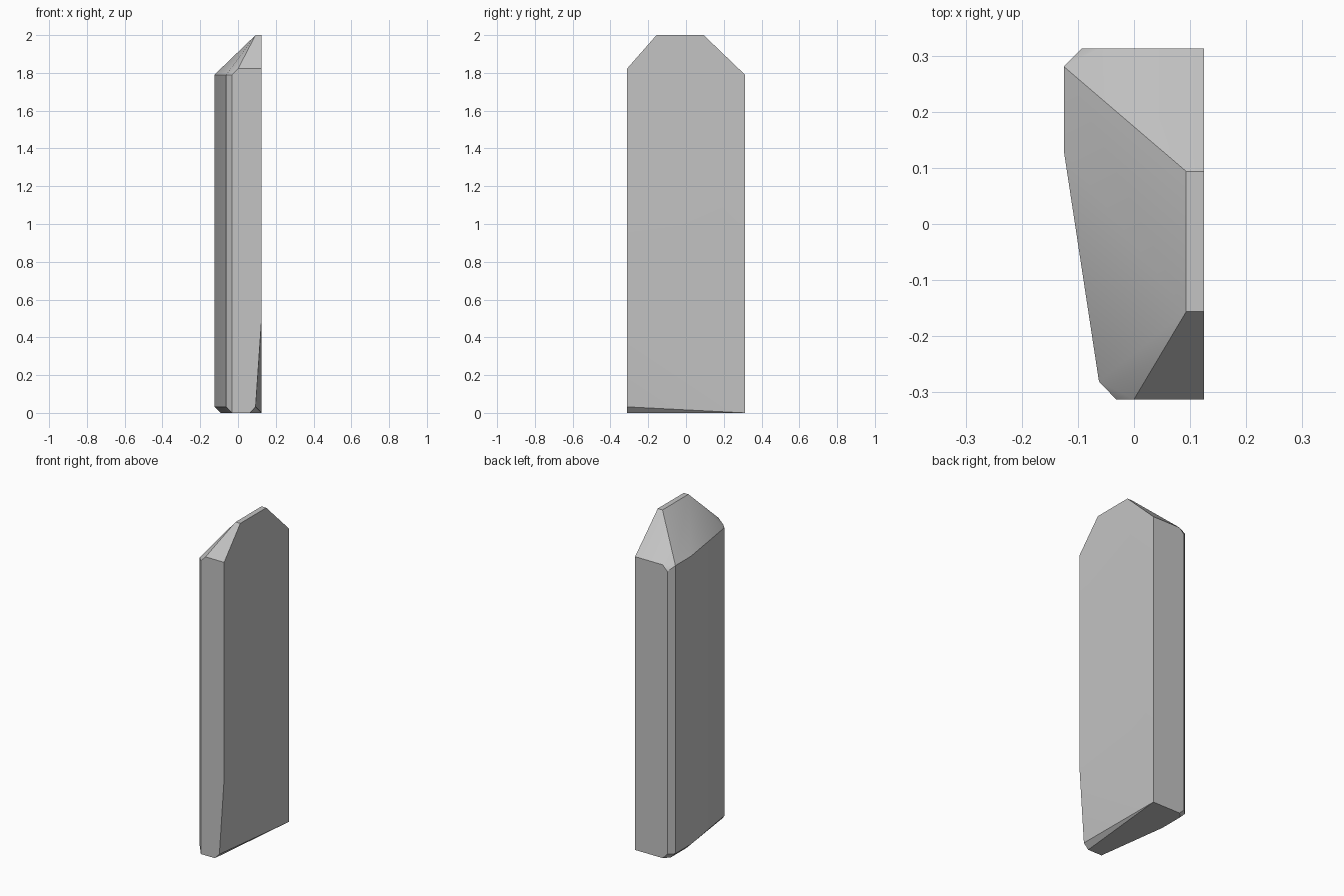
import bpy
import bmesh
import math

cube = bpy.data.objects.get("Cube")
if cube:
    bpy.data.objects.remove(cube, do_unlink=True)

# Half width, half depth, bevel size and levels of the slab
W, D, B = 0.125, 0.3125, 0.032
SHOULDER, TOP = 1.79, 2.0
KINK = 0.13  # where the slanted side meets the straight one


def grey_material():
    mat = bpy.data.materials.new("plain grey")
    mat.use_nodes = True
    colour = (0.55, 0.55, 0.55, 1)
    mat.diffuse_color = colour
    mat.node_tree.nodes["Principled BSDF"].inputs["Base Color"].default_value = colour
    return mat


def column_side(z):
    """Corners of the slanted side and its bevelled edges at one height."""
    return [(-W / 2, B - D, z), (-W, KINK, z), (-W, D - B, z)]


# Flat foot
foot = [(W / 2, -D, 0), (-B, -D, 0), (B - W / 2, 2 * B - D, 0),
        (B - W, KINK, 0), (B - W, D - B, 0), (2 * B - W, D, 0), (W, D, 0)]

# Upright body, with the tapered lower front corner
body = column_side(B) + column_side(SHOULDER)
body += [(B - W, D, z) for z in (B, SHOULDER - B)]
body += [(W, -D, 0.5), (W - B, -D, B)]

# Shoulders and narrow ridge at the tip
shoulders = [(W, -D, SHOULDER + B), (0, -D, SHOULDER + B), (-B, -D, SHOULDER),
             (2 * B - W, D, SHOULDER), (W, D, SHOULDER)]
ridge = [(x, y, TOP) for x in (W - B, W) for y in (-D / 2, D * 0.3)]

# Wrap the corners into one faceted slab
bm = bmesh.new()
for point in foot + body + shoulders + ridge:
    bm.verts.new(point)
hull = bmesh.ops.convex_hull(bm, input=bm.verts[:])
loose = {v for v in hull["geom_interior"] + hull["geom_unused"]
         if isinstance(v, bmesh.types.BMVert) and v.is_valid and not v.link_faces}
bmesh.ops.delete(bm, geom=list(loose), context="VERTS")
bmesh.ops.dissolve_limit(bm, angle_limit=math.radians(0.5),
                         verts=bm.verts[:], edges=bm.edges[:])
bmesh.ops.recalc_face_normals(bm, faces=bm.faces[:])

mesh = bpy.data.meshes.new("pointed_slab")
bm.to_mesh(mesh)
bm.free()
slab = bpy.data.objects.new("pointed_slab", mesh)
bpy.context.collection.objects.link(slab)
mesh.materials.append(grey_material())

# Soft shading with crisp edges
bpy.ops.object.select_all(action="DESELECT")
slab.select_set(True)
bpy.context.view_layer.objects.active = slab
bpy.ops.object.shade_smooth_by_angle(angle=math.radians(30))
